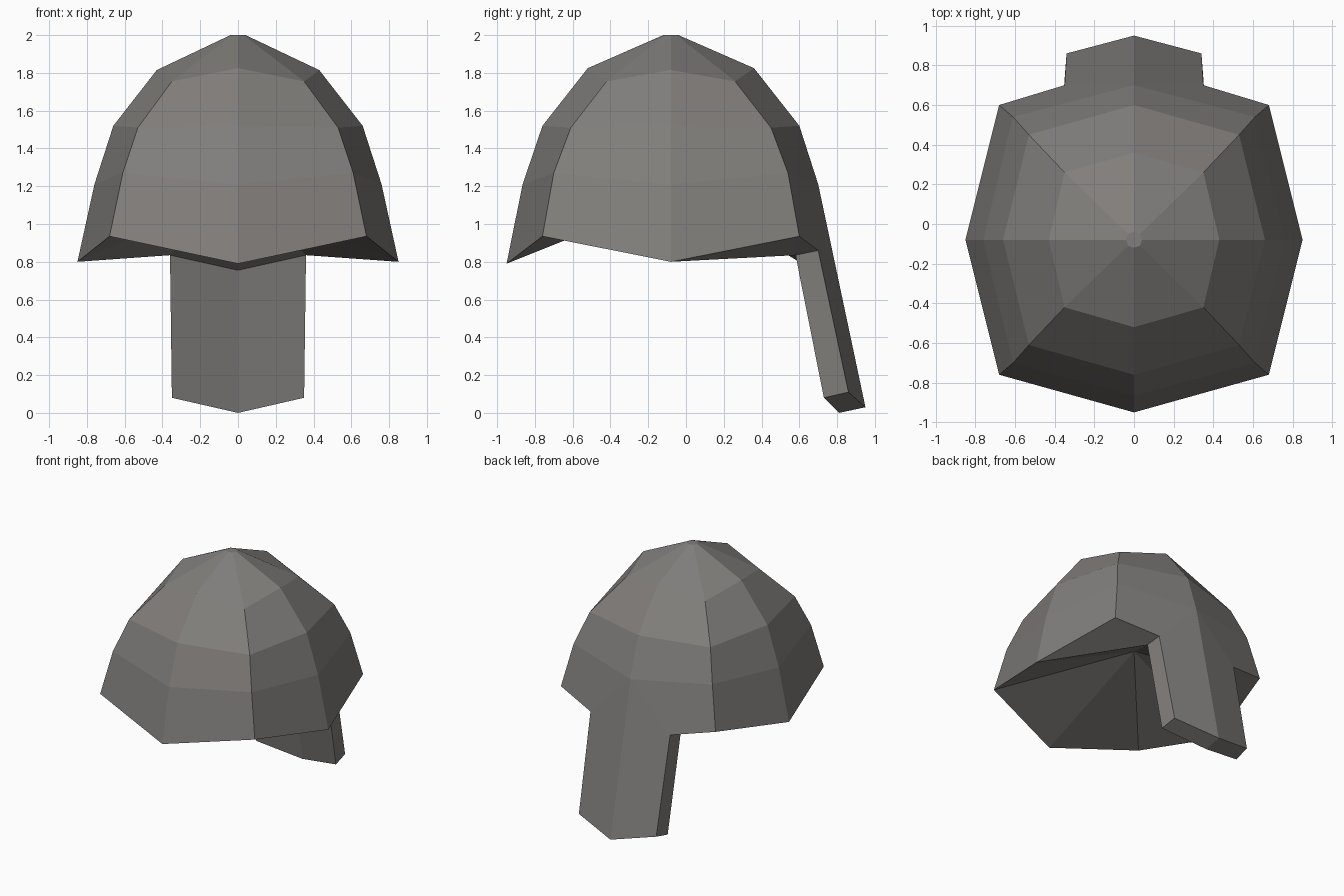
import bpy, bmesh

if "Cube" in bpy.data.objects:
    bpy.data.objects.remove(bpy.data.objects["Cube"])

CY = -0.08  # dome axis

# Right-half profiles, bottom to top: columns run front, diagonal, side, diagonal, back
front = [(0, -.95, .79), (0, -.865, 1.21), (0, -.76, 1.52), (0, -.52, 1.825), (0, -.12, 2)]
side = [(.85, CY, .80), (.76, CY, 1.21), (.66, CY, 1.52), (.43, CY, 1.815), (.04, CY, 2)]
diag_f = [(.68, -.76, .935), (.61, -.70, 1.27), (.53, -.61, 1.51), (.35, -.42, 1.755), (.03, -.11, 2)]
diag_b = [(x, 2 * CY - y, z) for x, y, z in diag_f]
back = [(0, .95, .03), (0, .70, 1.21), (0, .60, 1.52), (0, .36, 1.825), (0, -.04, 2)]

bm = bmesh.new()


def v(*p):
    return bm.verts.new(p)


g = [[v(*p) for p in col] for col in (front, diag_f, side, diag_b, back)]

# Dome panels
for c in range(4):
    for l in range(4):
        if (c, l) != (3, 0):
            bm.faces.new((g[c][l], g[c + 1][l], g[c + 1][l + 1], g[c][l + 1]))
bm.faces.new([col[4] for col in g])

# Neck flap, outer side running up into the back panel
top_out, low_out = v(.35, .70, .86), v(.34, .86, .11)
top_in, low_in = v(.36, .58, .835), v(.35, .73, .08)
mid_top_in, mid_low_in = v(0, .67, .755), v(0, .81, 0)
apex = v(0, 0, 1.17)
bm.faces.new((g[3][0], top_out, g[4][1], g[3][1]))
bm.faces.new((top_out, low_out, g[4][0], g[4][1]))
bm.faces.new((top_out, top_in, low_in, low_out))
bm.faces.new((low_out, low_in, mid_low_in, g[4][0]))
bm.faces.new((low_in, top_in, mid_top_in, mid_low_in))

# Underside: rear rim and a shallow fan rising to a point inside
bm.faces.new((g[2][0], top_in, g[3][0]))
bm.faces.new((g[3][0], top_in, top_out))
rim = [g[0][0], g[1][0], g[2][0], top_in, mid_top_in]
for a, b in zip(rim, rim[1:]):
    bm.faces.new((b, a, apex))

# Point the normals outward
bmesh.ops.recalc_face_normals(bm, faces=bm.faces)
crown = max(bm.faces, key=lambda f: f.calc_center_median().z)
if crown.normal.z < 0:
    bmesh.ops.reverse_faces(bm, faces=bm.faces)

mesh = bpy.data.meshes.new("helmet")
bm.to_mesh(mesh)
bm.free()
helmet = bpy.data.objects.new("helmet", mesh)
bpy.context.collection.objects.link(helmet)

# Left half
mirror = helmet.modifiers.new("mirror", 'MIRROR')
mirror.use_clip = True
mirror.merge_threshold = .001

# Dark warm grey
mat = bpy.data.materials.new("dark_grey")
mat.diffuse_color = (.22, .21, .20, 1)
mat.use_nodes = True
mat.node_tree.nodes["Principled BSDF"].inputs["Base Color"].default_value = mat.diffuse_color
mesh.materials.append(mat)
